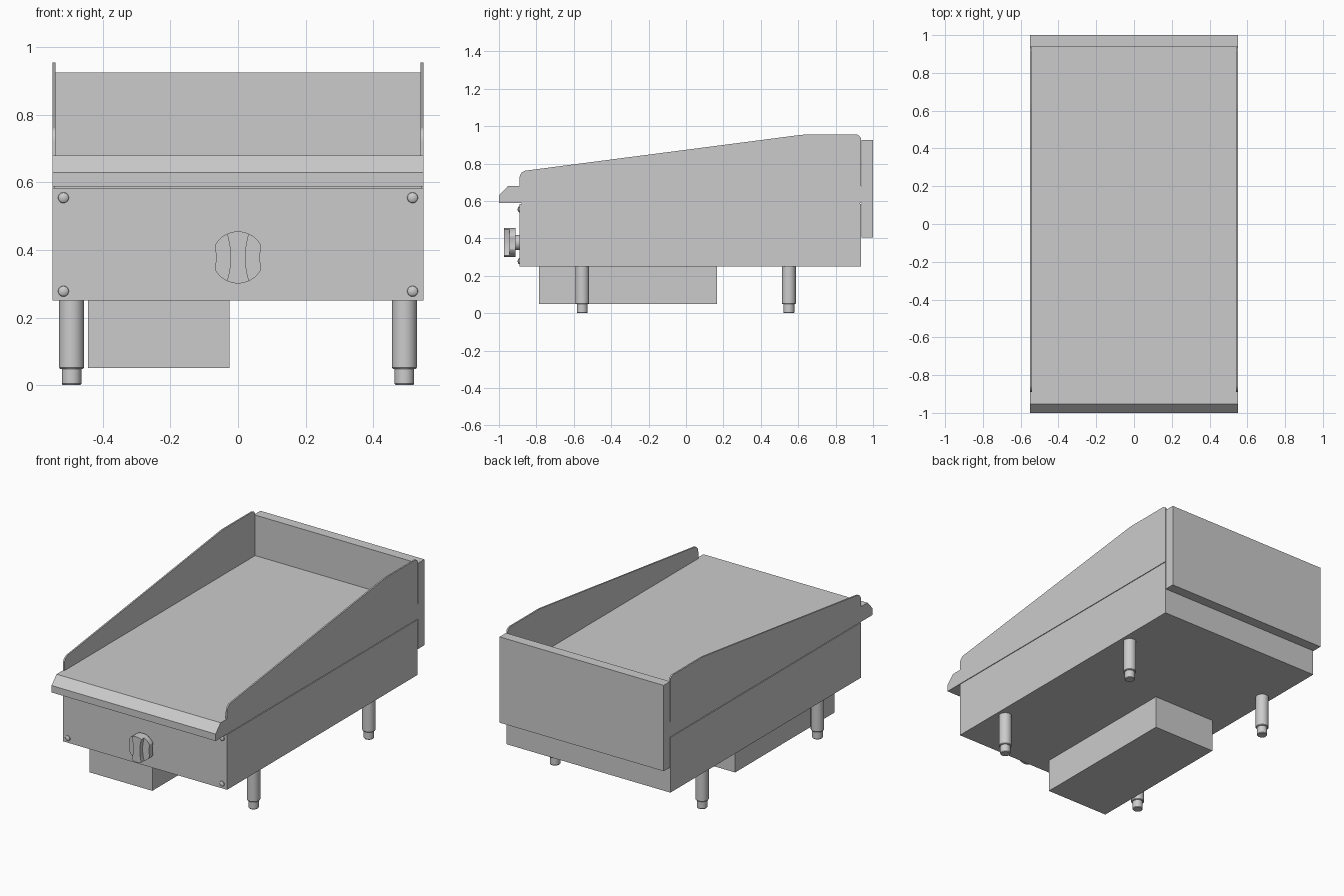
import bpy, bmesh, math
from math import sin, cos, pi

if "Cube" in bpy.data.objects:
    bpy.data.objects.remove(bpy.data.objects["Cube"])


def finish(name, bm, smooth=False):
    bmesh.ops.recalc_face_normals(bm, faces=bm.faces)
    me = bpy.data.meshes.new(name)
    bm.to_mesh(me)
    bm.free()
    ob = bpy.data.objects.new(name, me)
    bpy.context.collection.objects.link(ob)
    if smooth:
        bpy.ops.object.select_all(action='DESELECT')
        ob.select_set(True)
        bpy.context.view_layer.objects.active = ob
        bpy.ops.object.shade_smooth_by_angle(angle=math.radians(30))
    return ob


def prism(name, pts, axis, a, b, smooth=False):
    """Extrude a 2D profile from a to b along x (pts are y,z) or y (pts are x,z)."""
    put = (lambda p, t: (t, p[0], p[1])) if axis == 'x' else (lambda p, t: (p[0], t, p[1]))
    bm = bmesh.new()
    ends = [[bm.verts.new(put(p, t)) for p in pts] for t in (a, b)]
    for e in ends:
        bm.faces.new(e)
    n = len(pts)
    for i in range(n):
        j = (i + 1) % n
        bm.faces.new((ends[0][i], ends[0][j], ends[1][j], ends[1][i]))
    return finish(name, bm, smooth)


def box(name, x0, x1, y0, y1, z0, z1):
    return prism(name, [(y0, z0), (y1, z0), (y1, z1), (y0, z1)], 'x', x0, x1)


def lathe(name, profile, center, axis='z', n=32):
    """Revolve (radius, height) points about z, or about -y for front-facing parts."""
    cx, cy, cz = center
    bm = bmesh.new()
    rings = []
    for r, h in profile:
        ring = []
        for k in range(n):
            u, v = r * cos(2 * pi * k / n), r * sin(2 * pi * k / n)
            ring.append(bm.verts.new((cx + u, cy + v, cz + h) if axis == 'z'
                                     else (cx + u, cy - h, cz + v)))
        rings.append(ring)
    for r0, r1 in zip(rings, rings[1:]):
        for k in range(n):
            j = (k + 1) % n
            bm.faces.new((r0[k], r0[j], r1[j], r1[k]))
    bm.faces.new(rings[0])
    bm.faces.new(rings[-1])
    return finish(name, bm, True)


def arc(cx, cy, r, a0, a1, n=8):
    return [(cx + r * cos(math.radians(a0 + (a1 - a0) * i / n)),
             cy + r * sin(math.radians(a0 + (a1 - a0) * i / n))) for i in range(n + 1)]


W = 0.55

# Main cabinet and the back flue box
box("cabinet", -W, W, -0.89, 0.935, 0.25, 0.584)
box("rear_flue", -W, W, 0.938, 1.0, 0.405, 0.925)
box("seam_core", -W + 0.006, W - 0.006, -0.88, 0.93, 0.58, 0.592)

# Cooking plate with chamfered front nose
prism("griddle_plate", [(-1, 0.588), (-1, 0.63), (-0.952, 0.68), (0.937, 0.68), (0.937, 0.588)],
      'x', -W, W)

# Sloping splash guards with rounded corners
guard = ([(-0.89, 0.68)] + arc(-0.85, 0.723, 0.04, 180, 98) + [(0.61, 0.953)]
         + [(0.635, 0.955)] + arc(0.91, 0.93, 0.025, 90, 0) + [(0.935, 0.68)])
side = prism("side_splash_guards", guard, 'x', W - 0.009, W)
side.modifiers.new("mirror", 'MIRROR').use_axis[0] = True

# Grease drawer under the cabinet
box("grease_drawer", -0.445, -0.025, -0.785, 0.165, 0.05, 0.25)

# Four legs with narrower adjustable feet
for sx, side_name in ((-1, "left"), (1, "right")):
    for y, end in ((-0.555, "front"), (0.55, "rear")):
        lathe(f"{end}_{side_name}_leg",
              [(0.026, 0), (0.029, 0.004), (0.029, 0.048), (0.034, 0.048),
               (0.037, 0.052), (0.037, 0.25)], (sx * 0.493, y, 0))
    # Domed panel screws
    for z, pos in ((0.278, "lower"), (0.555, "upper")):
        dome = [(0.016, 0), (0.016, 0.003)]
        dome += [(0.016 * cos(t * pi / 8), 0.003 + 0.008 * sin(t * pi / 8)) for t in (1, 2, 3)]
        dome.append((0.002, 0.011))
        lathe(f"{pos}_{side_name}_screw", dome, (sx * 0.517, -0.889, z), 'y', 20)

# Control knob: shaft, waisted disc and raised finger grip
KZ, R = 0.378, 0.077
lathe("knob_shaft", [(0.04, 0), (0.04, 0.025)], (0, -0.889, KZ), 'y')


def knob_outline(edge, z_end, n=12):
    right = [(edge(z_end * (2 * i / n - 1)), z_end * (2 * i / n - 1)) for i in range(n + 1)]
    return right


disc_side = [(0.065 + 4.0 * z * z, z) for z in [0.036 * (i / 4 - 1) for i in range(9)]]
top = [p for p in arc(0, 0, R, 28, 152, 20)]
left = [(-x, z) for x, z in reversed(disc_side)]
bottom = [p for p in arc(0, 0, R, 208, 332, 20)]
disc = disc_side[1:-1] + top + left[1:-1] + bottom
prism("knob_disc", [(x, z + KZ) for x, z in disc], 'y', -0.945, -0.912, True)

grip_side = [(0.022 + 2.2 * z * z, z) for z in [0.07 * (i / 6 - 1) for i in range(13)]]
grip = (grip_side + arc(0, 0, R, 65, 115, 8)
        + [(-x, z) for x, z in reversed(grip_side)] + arc(0, 0, R, 245, 295, 8))
prism("knob_grip", [(x, z + KZ) for x, z in grip], 'y', -0.972, -0.94, True)
